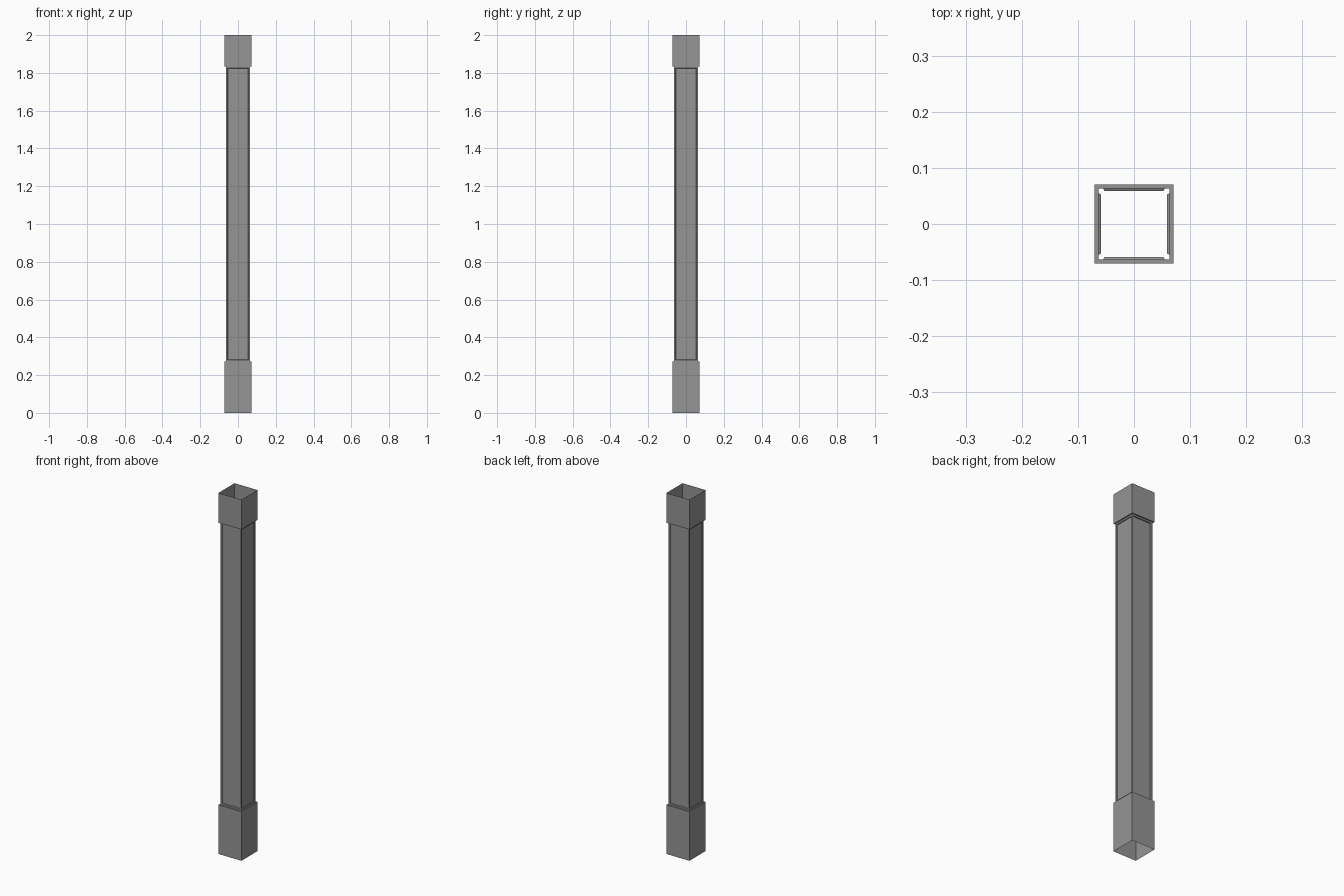
import bpy, bmesh

if "Cube" in bpy.data.objects:
    bpy.data.objects.remove(bpy.data.objects["Cube"])

# Square rings (half width, height): base sleeve, shaft, top sleeve; open at both ends
RINGS = [(0.0705, 0.0), (0.0705, 0.272), (0.0635, 0.272),
         (0.0635, 1.835), (0.0705, 1.835), (0.0705, 2.0)]
CORNERS = [(-1, -1), (1, -1), (1, 1), (-1, 1)]

bm = bmesh.new()
rings = [[bm.verts.new((x * h, y * h, z)) for x, y in CORNERS] for h, z in RINGS]

# Walls and ledges between neighbouring rings
shaft_faces = []
for i, (low, high) in enumerate(zip(rings, rings[1:])):
    for k in range(4):
        n = (k + 1) % 4
        face = bm.faces.new((low[k], low[n], high[n], high[k]))
        if i == 2:
            shaft_faces.append(face)
bm.normal_update()

# Recessed panel with sloped edges on each shaft side
for face in shaft_faces:
    bmesh.ops.inset_individual(bm, faces=[face], thickness=0.0120)
    bmesh.ops.inset_individual(bm, faces=[face], thickness=0.0030, depth=-0.0045)
bm.normal_update()

mesh = bpy.data.meshes.new("square_post")
bm.to_mesh(mesh)
bm.free()

# Dark grey metal
metal = bpy.data.materials.new("dark_grey")
metal.diffuse_color = (0.3, 0.3, 0.3, 1.0)
metal.use_nodes = True
metal.node_tree.nodes["Principled BSDF"].inputs["Base Color"].default_value = metal.diffuse_color
mesh.materials.append(metal)
bpy.context.collection.objects.link(bpy.data.objects.new("square_post", mesh))
